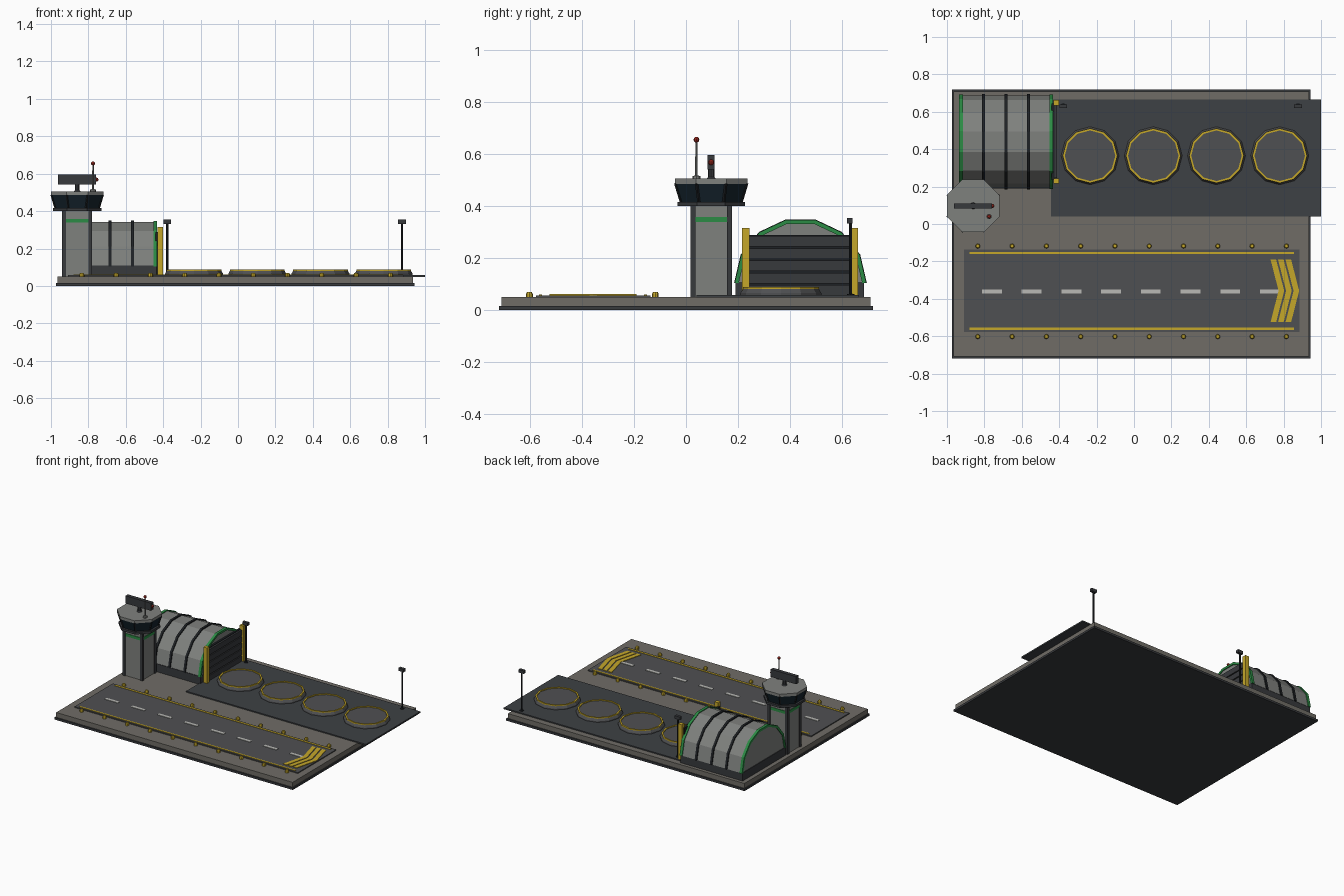
import bpy, bmesh
from math import sin, cos, pi

if "Cube" in bpy.data.objects:
    bpy.data.objects.remove(bpy.data.objects["Cube"])

mats = {}
PALETTE = dict(concrete="6f6c66", dark="3a3c3f", tarmac="505153", apron="404346", steel="7e807d",
               black="232629", glass="1b2830", yellow="c4a62e", green="2f8a46", white="b8b8b4", red="8e2a22")


def mat(name):
    if name not in mats:
        m = bpy.data.materials.new(name)
        h = PALETTE[name]
        m.diffuse_color = [(int(h[i:i + 2], 16) / 255) ** 2.2 for i in (0, 2, 4)] + [1]
        m.use_nodes = True
        m.node_tree.nodes["Principled BSDF"].inputs["Base Color"].default_value = m.diffuse_color
        mats[name] = m
    return mats[name]


def make(name, bm, colour):
    bmesh.ops.recalc_face_normals(bm, faces=bm.faces)
    me = bpy.data.meshes.new(name)
    bm.to_mesh(me)
    bm.free()
    me.materials.append(mat(colour))
    ob = bpy.data.objects.new(name, me)
    bpy.context.collection.objects.link(ob)
    return ob


def box(name, x, y, z, colour):
    """Box from (min, max) ranges."""
    bm = bmesh.new()
    for v in bmesh.ops.create_cube(bm, size=1)["verts"]:
        v.co = [r[0] if c < 0 else r[1] for c, r in zip(v.co, (x, y, z))]
    return make(name, bm, colour)


def prism(name, pts, axis, lo, hi, colour):
    """Extrude a 2D outline: axis 'x' takes (y, z), axis 'z' takes (x, y)."""
    bm = bmesh.new()
    put = (lambda p, t: (t, *p)) if axis == "x" else (lambda p, t: (*p, t))
    a, b = ([bm.verts.new(put(p, t)) for p in pts] for t in (lo, hi))
    n = len(pts)
    bm.faces.new(a)
    bm.faces.new(b)
    for i in range(n):
        bm.faces.new((a[i], a[(i + 1) % n], b[(i + 1) % n], b[i]))
    return make(name, bm, colour)


def lathe(name, cx, cy, profile, n, colour, turn=0.0, closed=False):
    """Revolve (radius, z) points in n flat sides; caps the ends unless closed."""
    bm = bmesh.new()
    rings = [[bm.verts.new((cx + r * cos(turn + 2 * pi * i / n), cy + r * sin(turn + 2 * pi * i / n), z))
              for i in range(n)] for r, z in profile]
    pairs = list(zip(rings, rings[1:])) + ([(rings[-1], rings[0])] if closed else [])
    for a, b in pairs:
        for i in range(n):
            j = (i + 1) % n
            bm.faces.new((a[i], a[j], b[j], b[i]))
    if not closed:
        bm.faces.new(rings[0])
        bm.faces.new(rings[-1])
    return make(name, bm, colour)


def ball(name, loc, r):
    bm = bmesh.new()
    bmesh.ops.create_uvsphere(bm, u_segments=8, v_segments=6, radius=r)
    bmesh.ops.translate(bm, verts=bm.verts, vec=loc)
    return make(name, bm, "red")


# Ground slab, apron and runway
box("base_plinth", (-.973, .943), (-.718, .718), (0, .015), "dark")
box("base_slab", (-.965, .935), (-.709, .709), (.015, .05), "concrete")
box("apron", (-.445, 1), (.04, .665), (.048, .058), "apron")
box("runway", (-.91, .885), (-.577, -.137), (.048, .057), "tarmac")
for y in (-.155, -.56):
    box("runway_edge_line", (-.88, .855), (y - .006, y + .006), (.056, .06), "yellow")
for i in range(8):
    x = -.76 + .2125 * i
    box("centre_dash", (x - .053, x + .053), (-.371, -.349), (.056, .06), "white")
for i in range(3):
    x = .73 + .04 * i
    prism("chevron", [(x, -.19), (x + .03, -.19), (x + .073, -.357), (x + .03, -.525),
                      (x, -.525), (x + .043, -.357)], "z", .056, .061, "yellow")
for i in range(10):
    for y in (-.118, -.602):
        lathe("runway_light", -.835 + .1833 * i, y, [(.013, .05), (.013, .062), (.009, .07)], 8, "yellow")

# Helicopter pads
for x in (-.235, .103, .441, .779):
    lathe("pad_body", x, .365, [(.155, .058), (.155, .066), (.145, .082)], 12, "tarmac")
    lathe("pad_ring", x, .365, [(.146, .08), (.146, .088), (.135, .088), (.135, .08)], 12, "yellow", closed=True)

# Hangar
CY, SPRING = .44, .105


def arch(g, low=SPRING):
    pts = [(CY + (.247 + g) * cos(pi * i / 7), SPRING + (.242 + g) * sin(pi * i / 7)) for i in range(8)]
    return [(pts[0][0], low)] + pts[1:-1] + [(pts[-1][0], low)] if low == SPRING else pts


def rib(name, x, w, g, colour):
    prism(name, arch(g) + arch(-.01)[::-1], "x", x - w, x + w, colour)


prism("hangar_shell", arch(0), "x", -.93, -.44, "steel")
box("hangar_skirt", (-.935, -.435), (.19, .685), (.05, .108), "dark")
for x in (-.805, -.685, -.563):
    rib("hangar_rib", x, .008, .008, "black")
for x in (-.925, -.443):
    rib("hangar_end_rib", x, .01, .006, "green")
box("hangar_door", (-.44, -.425), (.235, .645), (.05, .288), "black")
for i in range(5):
    z = .056 + .047 * i
    box("door_slat", (-.43, -.412), (.245, .635), (z, z + .04), "dark")
for y in (.23, .648):
    box("door_post", (-.43, -.4), (y - .014, y + .014), (.05, .315), "yellow")

# Control tower
TX, TY = -.86, .097
box("tower_shaft", (TX - .073, TX + .073), (TY - .073, TY + .073), (.05, .40), "steel")
for sx in (-1, 1):
    for sy in (-1, 1):
        x, y = TX + .07 * sx, TY + .07 * sy
        box("tower_corner_post", (x - .01, x + .01), (y - .01, y + .01), (.05, .40), "dark")
box("tower_band", (TX - .077, TX + .077), (TY - .077, TY + .077), (.338, .358), "green")
K = 1 / cos(pi / 8)
for name, prof, c in (("cab_floor", [(.13, .40), (.13, .416)], "dark"),
                      ("cab_windows", [(.115, .414), (.137, .487)], "glass"),
                      ("cab_roof", [(.14, .485), (.14, .505)], "steel")):
    lathe(name, TX, TY, [(r * K, z) for r, z in prof], 8, c, pi / 8)
for i in range(8):
    a = pi / 8 + i * pi / 4
    b = lathe("cab_mullion", 0, 0, [(.006, 0), (.006, 1)], 4, "black")
    for v in b.data.vertices:
        r = (.115 + .022 * v.co.z) * K
        v.co = (TX + r * cos(a) + v.co.x, TY + r * sin(a) + v.co.y, .414 + .073 * v.co.z)

# Radar and aerial on the roof
lathe("radar_mast", TX, TY, [(.02, .503), (.012, .512), (.012, .545)], 8, "dark")
box("radar_panel", (-.962, -.758), (.083, .11), (.541, .596), "dark")
ball("radar_lamp", (-.757, TY, .568), .011)
lathe("aerial", -.775, .04, [(.015, .503), (.015, .516), (.005, .517), (.004, .65)], 8, "steel")
ball("aerial_lamp", (-.775, .04, .655), .011)

# Floodlights on the apron
for x in (-.378, .877):
    lathe("flood_pole", x, .633, [(.014, .055), (.014, .062), (.006, .063), (.006, .335)], 8, "black")
    box("flood_head", (x - .021, x + .021), (.619, .64), (.332, .354), "dark")
